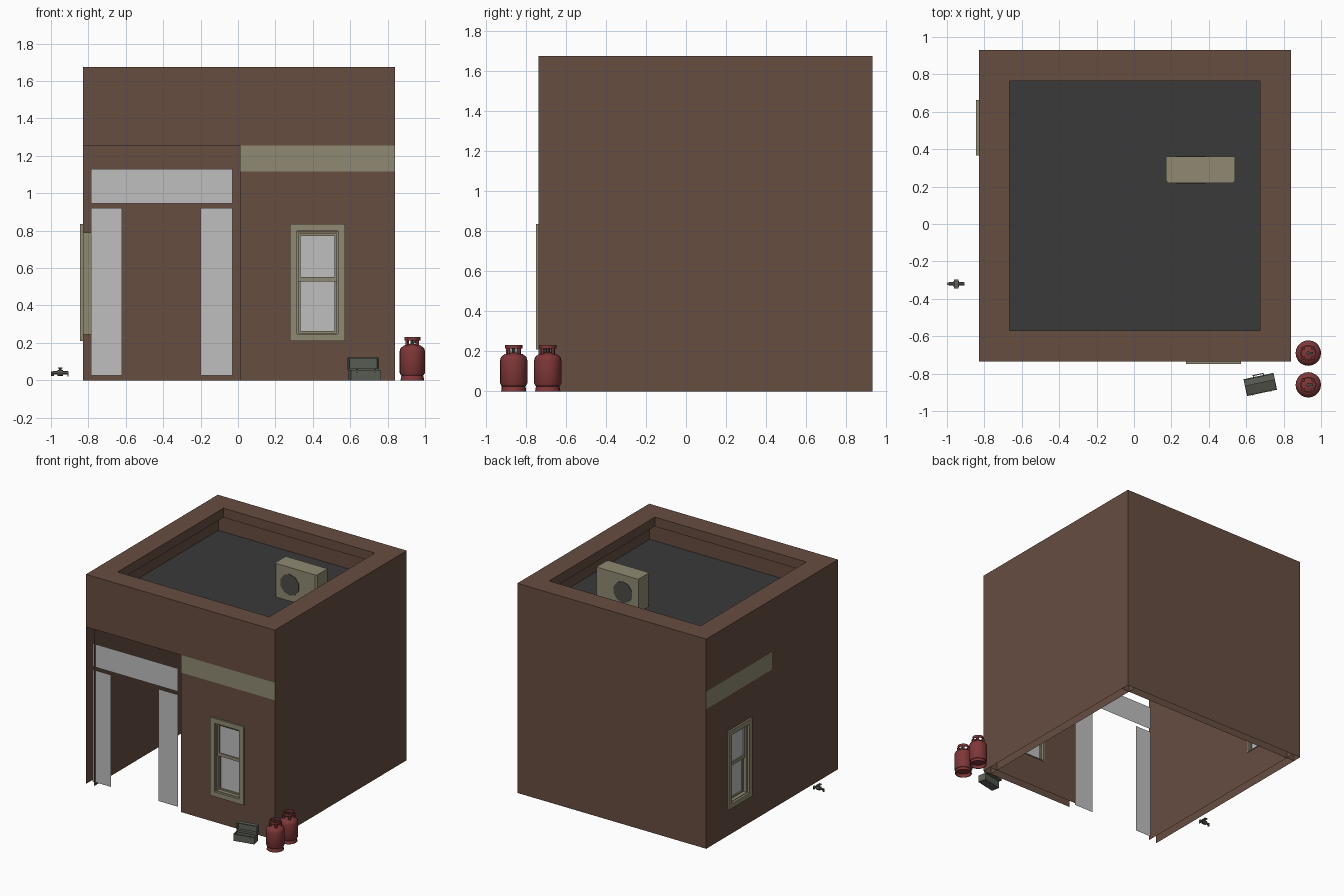
import bpy, bmesh, math
from mathutils import Matrix, Vector

cube = bpy.data.objects.get("Cube")
if cube:
    bpy.data.objects.remove(cube)


def material(name, r, g, b):
    m = bpy.data.materials.new(name)
    m.use_nodes = True
    m.diffuse_color = (r, g, b, 1)
    m.node_tree.nodes["Principled BSDF"].inputs["Base Color"].default_value = (r, g, b, 1)
    return m


BROWN = material("brown_wall", .135, .075, .053)
ROOF = material("roof_felt", .042, .042, .042)
OLIVE = material("olive_trim", .28, .255, .17)
GREY = material("light_panel", .52, .52, .52)
RED = material("gas_red", .21, .038, .04)
TOOL = material("toolbox_green_grey", .11, .12, .095)
METAL = material("dark_metal", .07, .07, .06)


def finish(name, bm, mats, matrix=Matrix(), smooth=False):
    me = bpy.data.meshes.new(name)
    bm.to_mesh(me)
    bm.free()
    for m in mats:
        me.materials.append(m)
    ob = bpy.data.objects.new(name, me)
    bpy.context.collection.objects.link(ob)
    ob.matrix_world = matrix
    if smooth:
        bpy.ops.object.select_all(action='DESELECT')
        ob.select_set(True)
        bpy.context.view_layer.objects.active = ob
        bpy.ops.object.shade_smooth_by_angle(angle=math.radians(40))
    return ob


def box(bm, x0, x1, y0, y1, z0, z1):
    mid = Vector((x0 + x1, y0 + y1, z0 + z1)) / 2
    size = Matrix.Diagonal((x1 - x0, y1 - y0, z1 - z0, 1))
    bmesh.ops.create_cube(bm, size=1, matrix=Matrix.Translation(mid) @ size)


def frame(bm, half, z0, z1, width, y0, y1):
    # rectangular ring of four bars
    box(bm, -half, -half + width, y0, y1, z0, z1)
    box(bm, half - width, half, y0, y1, z0, z1)
    box(bm, -half + width, half - width, y0, y1, z0, z0 + width)
    box(bm, -half + width, half - width, y0, y1, z1 - width, z1)


def sheet(bm, x0, x1, z0, z1, y, index=0):
    vs = [bm.verts.new(p) for p in ((x0, y, z0), (x1, y, z0), (x1, y, z1), (x0, y, z1))]
    bm.faces.new(vs).material_index = index


def cylinder(bm, radius, length, matrix, sides=16):
    bmesh.ops.create_cone(bm, cap_ends=True, segments=sides, radius1=radius,
                          radius2=radius, depth=length, matrix=matrix)


def lathe(bm, profile, sides=20):
    rings = [[bm.verts.new((r * math.cos(a), r * math.sin(a), z))
              for a in (math.tau * i / sides for i in range(sides))] for r, z in profile]
    for a, b in zip(rings, rings[1:]):
        for i in range(sides):
            j = (i + 1) % sides
            bm.faces.new((a[i], a[j], b[j], b[i]))
    return rings


def place(x, y, degrees, z=0):
    return Matrix.Translation((x, y, z)) @ Matrix.Rotation(math.radians(degrees), 4, 'Z')


LEFT, RIGHT, FRONT, BACK = -.83, .84, -.735, .93
EAVES, SKIN = 1.255, .07

# plain double-skinned walls, local +y points indoors
plain = {"right_wall": (1.665, place(RIGHT, .0975, 90)),
         "back_wall": (1.67, place(.005, BACK, 180)),
         "left_front_wall": (.835, place(LEFT, -.3175, -90))}
for name, (width, matrix) in plain.items():
    bm = bmesh.new()
    for y in (0, SKIN):
        sheet(bm, -width / 2, width / 2, 0, EAVES, y)
    finish(name, bm, [BROWN], matrix)

# walls with a trim band and a sash window
windowed = {"front": place(.425, FRONT, 0), "left": place(LEFT, .515, -90)}
for side, matrix in windowed.items():
    half, hole, sill, head, band = .415, .11, .245, .79, 1.115
    bm = bmesh.new()
    for y in (0, SKIN):
        sheet(bm, -half, half, 0, sill, y)
        sheet(bm, -half, -hole, sill, head, y)
        sheet(bm, hole, half, sill, head, y)
        sheet(bm, -half, half, head, band, y)
        sheet(bm, -half, half, band, EAVES, y, 1 if y == 0 else 0)
    finish(side + "_window_wall", bm, [BROWN, OLIVE], matrix)

    bm = bmesh.new()
    frame(bm, .148, .21, .835, .038, -.014, .004)
    frame(bm, hole, sill, head, .008, .004, SKIN + .004)
    frame(bm, .102, .527, .782, .011, .018, .035)
    frame(bm, .102, .253, .551, .011, .032, .05)
    box(bm, -.102, .102, .018, .05, .527, .551)
    finish(side + "_window_frame", bm, [OLIVE], matrix)

    bm = bmesh.new()
    sheet(bm, -.095, .095, .545, .775, .028)
    sheet(bm, -.095, .095, .26, .535, .042)
    finish(side + "_window_panes", bm, [GREY], matrix)

# parapet with overhanging coping, roof deck and ceiling
bm = bmesh.new()
loops = []
for inset, z in ((0, EAVES), (0, 1.675), (.165, 1.675), (.165, 1.6), (.015, 1.6), (.015, 1.4)):
    x0, x1, y0, y1 = LEFT + inset, RIGHT - inset, FRONT + inset, BACK - inset
    loops.append([bm.verts.new((x, y, z)) for x, y in ((x0, y0), (x1, y0), (x1, y1), (x0, y1))])
for a, b in zip(loops, loops[1:]):
    for i in range(4):
        j = (i + 1) % 4
        bm.faces.new((a[i], a[j], b[j], b[i]))
bm.faces.new(loops[0][::-1])
bm.faces.new(loops[-1]).material_index = 1
finish("parapet_and_roof", bm, [BROWN, ROOF])

# doorway panels
bm = bmesh.new()
for x0, x1, z0, z1 in ((-.785, -.62, .025, .92), (-.2, -.03, .025, .92), (-.785, -.03, .945, 1.13)):
    sheet(bm, x0, x1, z0, z1, -.717)
finish("doorway_panels", bm, [GREY])

# rooftop air conditioner with a fan disc on both faces
bm = bmesh.new()
box(bm, .17, .54, .22, .36, 1.4, 1.668)
edges = [e for e in bm.edges if abs(e.verts[0].co.z - e.verts[1].co.z) > .1
         and e.verts[0].co.y < .3]
bmesh.ops.bevel(bm, geom=edges, offset=.012, segments=1, affect='EDGES')
finish("air_conditioner", bm, [OLIVE])
bm = bmesh.new()
for y in (.219, .361):
    cylinder(bm, .085, .006, Matrix.Translation((.305, y, 1.53))
             @ Matrix.Rotation(math.pi / 2, 4, 'X'), 10)
finish("air_conditioner_fans", bm, [METAL])

# gas cylinders
for label, y in (("rear", -.69), ("front", -.86)):
    matrix = place(.932, y, 0)
    bm = bmesh.new()
    rings = lathe(bm, ((.04, .02), (.06, .026), (.068, .04), (.068, .155),
                       (.063, .172), (.045, .186), (.015, .193)))
    bm.faces.new(rings[-1])
    bm.faces.new(rings[0][::-1])
    lathe(bm, ((.055, .03), (.06, .018), (.063, 0), (.058, 0), (.052, .025)))
    # collar: top hoop on four posts
    lathe(bm, ((.043, .213), (.043, .232), (.036, .232), (.036, .213), (.043, .213)))
    for i in range(4):
        a = math.radians(45 + 90 * i)
        cylinder(bm, .011, .035, Matrix.Translation((.037 * math.cos(a), .037 * math.sin(a), .2)), 6)
    finish(label + "_gas_cylinder", bm, [RED], matrix, True)
    bm = bmesh.new()
    cylinder(bm, .01, .028, Matrix.Translation((0, 0, .203)), 8)
    box(bm, -.005, .025, -.006, .006, .2, .212)
    finish(label + "_gas_valve", bm, [METAL], matrix)

# open toolbox: hollow base, raised lid and carrying handle
spot = place(.675, -.858, 12)
bm = bmesh.new()
box(bm, -.082, .082, -.046, .02, 0, .008)
for y0, y1 in ((-.046, -.041), (.015, .02)):
    box(bm, -.082, .082, y0, y1, .008, .055)
for x0, x1 in ((-.082, -.077), (.077, .082)):
    box(bm, x0, x1, -.041, .015, .008, .055)
box(bm, -.082, .082, .012, .046, .055, .062)
box(bm, -.082, .082, .036, .042, .062, .122)
for x0, x1 in ((-.082, -.077), (.077, .082)):
    box(bm, x0, x1, .008, .036, .062, .122)
box(bm, -.082, .082, .008, .036, .117, .122)
finish("toolbox", bm, [TOOL], spot)
bm = bmesh.new()
box(bm, -.077, .077, -.041, .015, .04, .045)
box(bm, -.03, .03, .052, .057, .085, .092)
for x in (-.03, .025):
    box(bm, x, x + .005, .042, .052, .085, .092)
for x in (-.055, .045):
    box(bm, x, x + .01, -.048, -.046, .035, .06)
finish("toolbox_handle_and_tray", bm, [METAL], spot)

# small tap beside the left wall
bm = bmesh.new()
along = Matrix.Rotation(math.pi / 2, 4, 'Y')
cylinder(bm, .009, .08, Matrix.Translation((0, 0, .04)) @ along, 8)
cylinder(bm, .016, .03, Matrix.Translation((0, 0, .04)) @ along, 8)
cylinder(bm, .008, .022, Matrix.Translation((-.042, 0, .035)), 8)
cylinder(bm, .006, .025, Matrix.Translation((0, 0, .057)), 8)
box(bm, -.012, .012, -.024, .024, .062, .067)
box(bm, .038, .044, -.008, .008, .02, .048)
finish("tap", bm, [TOOL], place(-.95, -.32, 0))
